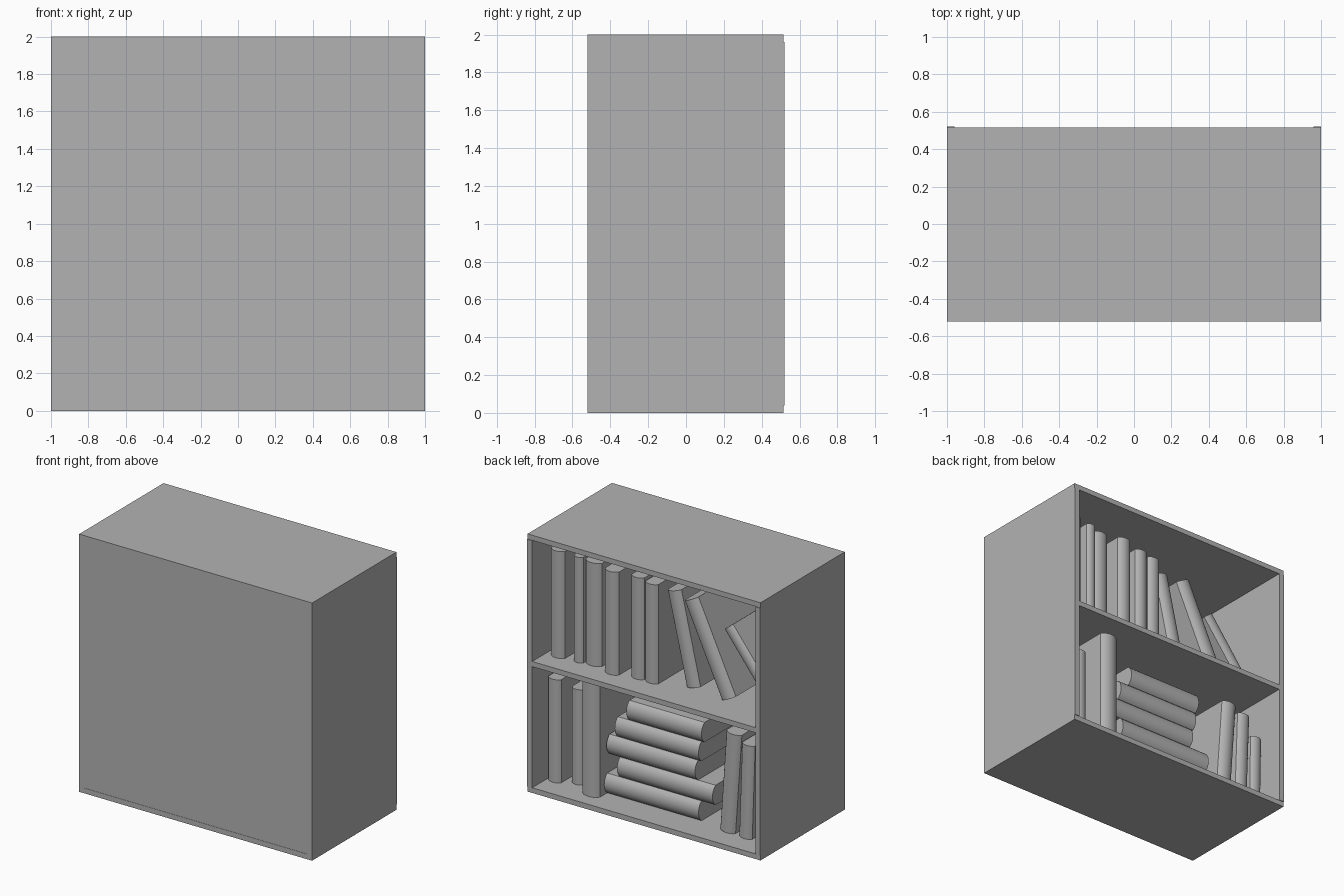
import bpy, bmesh
from math import sin, cos, pi, radians

cube = bpy.data.objects.get("Cube")
if cube:
    bpy.data.objects.remove(cube)

grey = bpy.data.materials.new("plain_grey")
grey.use_nodes = True
grey.diffuse_color = (0.45, 0.45, 0.45, 1)
grey.node_tree.nodes["Principled BSDF"].inputs["Base Color"].default_value = (0.45, 0.45, 0.45, 1)


def finish(name, bm):
    bmesh.ops.recalc_face_normals(bm, faces=bm.faces)
    mesh = bpy.data.meshes.new(name)
    bm.to_mesh(mesh)
    bm.free()
    mesh.materials.append(grey)
    ob = bpy.data.objects.new(name, mesh)
    bpy.context.collection.objects.link(ob)
    return ob


def board(name, x, y, z):
    """Box between the (low, high) limits on each axis."""
    bm = bmesh.new()
    bmesh.ops.create_cube(bm, size=1)
    for v in bm.verts:
        v.co = [lim[0] if c < 0 else lim[1] for c, lim in zip(v.co, (x, y, z))]
    return finish(name, bm)


def book(name, x, z, thick, height, front, lean=0, depth=0.62):
    """Book with a rounded spine toward +y, tipped about its lower +x edge."""
    bm = bmesh.new()
    half, steps = thick / 2, 8
    outline = [(-thick, -depth), (0, -depth)]
    for i in range(steps + 1):
        a = pi * (0.15 + 0.7 * i / steps)
        rise = (sin(a) - sin(0.15 * pi)) * half * 0.9
        outline.append((-half + half * cos(a) / cos(0.15 * pi), rise))
    base = bm.faces.new([bm.verts.new((px, py, 0)) for px, py in outline])
    top = bmesh.ops.extrude_face_region(bm, geom=[base])["geom"]
    bmesh.ops.translate(bm, vec=(0, 0, height),
                        verts=[g for g in top if isinstance(g, bmesh.types.BMVert)])
    ob = finish(name, bm)
    tilt = radians(lean)
    # lift books tipped the other way so their low corner rests on the board
    ob.location = (x, front, z + max(0, -sin(tilt)) * thick)
    ob.rotation_euler = (0, tilt, 0)
    ob.select_set(True)
    bpy.context.view_layer.objects.active = ob
    return ob


bpy.ops.object.select_all(action='DESELECT')

# Case
T = 0.04
board("bottom_board", (-1, 1), (-0.52, 0.515), (0, T))
board("top_board", (-1, 1), (-0.52, 0.515), (2 - T, 2))
for side, s in (("left", 1), ("right", -1)):
    board(side + "_side", sorted((s * (1 - T), s)), (-0.52, 0.52), (T, 2 - T))
board("closed_panel", (T - 1, 1 - T), (-0.518, -0.48), (T, 2 - T))
board("middle_shelf", (T - 1, 1 - T), (-0.48, 0.515), (0.98, 1.02))

# Upper row: x of the +x edge, thickness, height, spine position, lean
upper = [(0.92, 0.12, 0.83, 0.34, 0), (0.73, 0.08, 0.82, 0.33, 0),
         (0.65, 0.14, 0.80, 0.30, 0), (0.45, 0.12, 0.80, 0.35, 0),
         (0.25, 0.11, 0.79, 0.31, 0), (0.13, 0.11, 0.77, 0.31, 0),
         (-0.17, 0.12, 0.73, 0.23, 13), (-0.50, 0.13, 0.76, 0.27, 25),
         (-0.90, 0.09, 0.67, 0.22, 38)]
for i, (x, t, h, y, lean) in enumerate(upper, 1):
    book(f"upper_book_{i}", x, 1.02, t, h, y, lean)

# Lower row, upright books
lower = [(0.95, 0.11, 0.80, 0.33, 0), (0.79, 0.10, 0.74, 0.27, 0),
         (0.63, 0.15, 0.89, 0.37, 0), (-0.52, 0.13, 0.78, 0.32, -4),
         (-0.69, 0.11, 0.73, 0.33, -2), (-0.83, 0.10, 0.58, 0.33, -1)]
for i, (x, t, h, y, lean) in enumerate(lower, 1):
    book(f"lower_book_{i}", x, T, t, h, y, lean)

# Stack of lying books: low x end, length
z = T
for i, (x, length) in enumerate([(-0.33, 0.82), (-0.45, 0.82), (-0.30, 0.76),
                                 (-0.33, 0.72), (-0.355, 0.645)], 1):
    book(f"stacked_book_{i}", x, z, 0.153, length, 0.28, 90)
    z += 0.154

bpy.ops.object.shade_smooth_by_angle(angle=radians(30))
